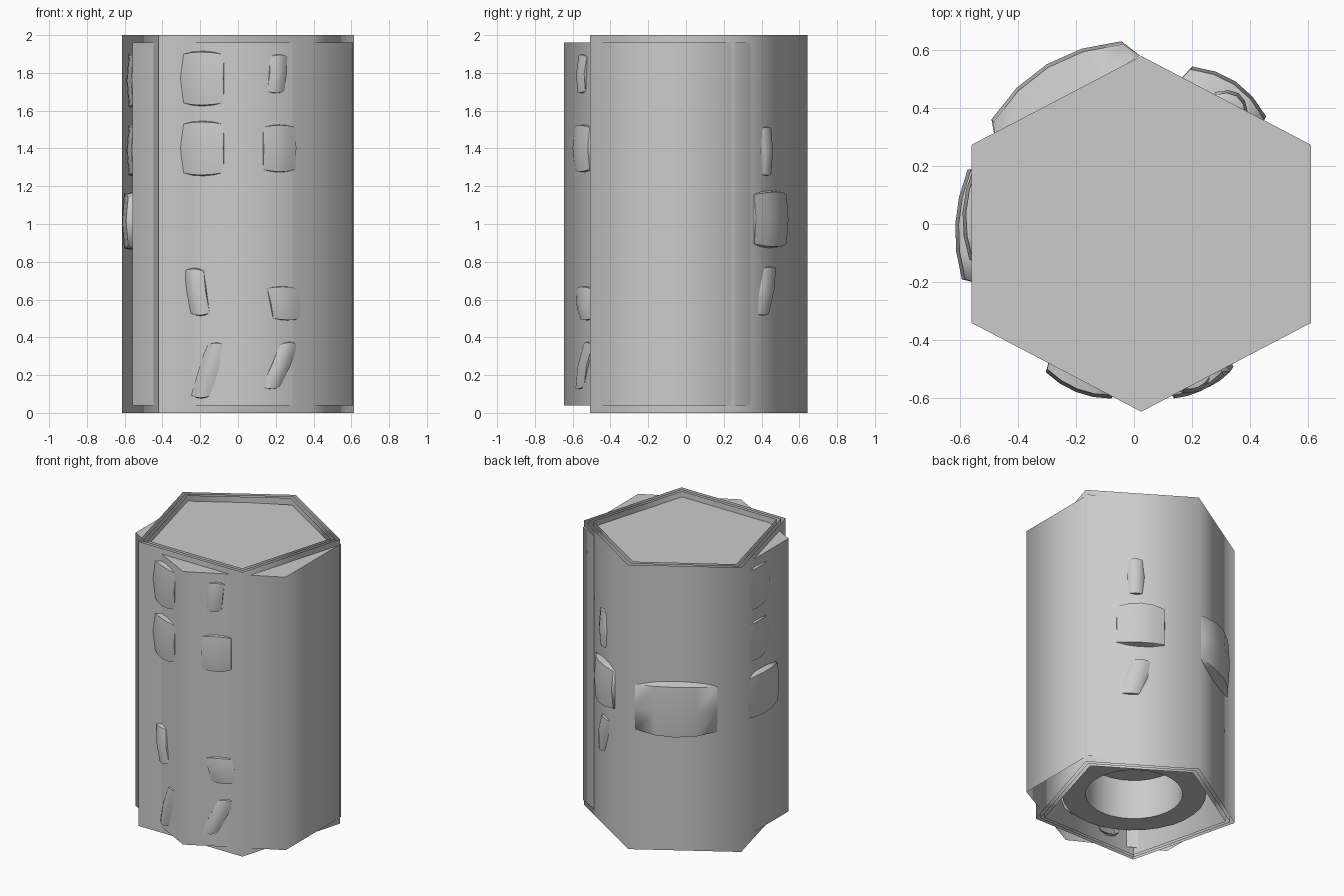
import bpy, bmesh, math
from mathutils import Vector

if "Cube" in bpy.data.objects:
    bpy.data.objects.remove(bpy.data.objects["Cube"])


def finish(name, bm, smooth=40):
    me = bpy.data.meshes.new(name)
    bmesh.ops.recalc_face_normals(bm, faces=bm.faces[:])
    bm.to_mesh(me)
    bm.free()
    ob = bpy.data.objects.new(name, me)
    bpy.context.collection.objects.link(ob)
    bpy.ops.object.select_all(action='DESELECT')
    ob.select_set(True)
    bpy.context.view_layer.objects.active = ob
    bpy.ops.object.shade_smooth_by_angle(angle=math.radians(smooth))
    return ob


def ring(n, rx, ry, cx=0, cy=0):
    """Polygon with one corner pointing to the back."""
    return [(cx + rx * math.sin(2 * math.pi * i / n),
             cy + ry * math.cos(2 * math.pi * i / n)) for i in range(n)]


def tube(name, loops, cap=False, smooth=75):
    """Skin a list of (outline, z) loops, optionally capping the last."""
    bm = bmesh.new()
    rows = [[bm.verts.new((x, y, z)) for x, y in o] for o, z in loops]
    n = len(rows[0])
    for a, b in zip(rows, rows[1:]):
        for i in range(n):
            j = (i + 1) % n
            bm.faces.new((a[i], a[j], b[j], b[i]))
    if cap:
        bm.faces.new(rows[-1])
    return finish(name, bm, smooth)


# five-sided outer sleeve with thin nested liners
penta = [(0, .643), (.614, .255), (.39, -.508), (-.42, -.508), (-.615, .265)]
for k in range(3):
    s = 1 - 0.045 * k
    o = [(x * s, y * s) for x, y in penta]
    tube("pentagon_sleeve_%d" % k, [(o, 0), (o, 2)])

# six-sided body, closed on top
hexa = ring(6, 0.675, 0.612, 0.025, -0.034)
tube("hexagon_body", [(hexa, 0.04), (hexa, 1.96)], cap=True)

# recessed base plate with a round blind bore
outer = ring(30, 0.46, 0.46)
bore = ring(30, 0.31, 0.31)
tube("base_bore", [(outer, 0.1), (bore, 0.1), (bore, 0.38)], cap=True, smooth=40)


def bump(name, p, out, w, z0, z1, slant=0.0, curve=0.04):
    """Soft lump: centre p on its crest, outward angle, width, height range."""
    n = Vector((math.cos(math.radians(out)), math.sin(math.radians(out)), 0))
    t = Vector((-n.y, n.x, 0))
    c, h = (z0 + z1) / 2, (z1 - z0) / 2
    bm = bmesh.new()
    grid = []
    for b in (-1, -0.88, 0, 0.88, 1):
        row = []
        for a in (-1, -0.9, -0.45, 0, 0.45, 0.9, 1):
            back = 0.14 if abs(a) == 1 or abs(b) == 1 else curve * a * a + 0.015 * b * b
            tall = b * h * (1 - 0.12 * a * a)
            pos = Vector((p[0], p[1], c)) + t * (a * w / 2 + b * slant) - n * back
            row.append(bm.verts.new(pos + Vector((0, 0, tall))))
        grid.append(row)
    for ra, rb in zip(grid, grid[1:]):
        for i in range(6):
            bm.faces.new((ra[i], ra[i + 1], rb[i + 1], rb[i]))
    finish(name, bm, 50)


# lumps poking through the walls, grouped by side
sides = {
    "front_left": (-112, .03, [((-.20, -.578), .27, 1.61, 1.93, 0),
                               ((-.20, -.578), .27, 1.24, 1.56, 0),
                               ((-.23, -.56), .12, .50, .78, -.02),
                               ((-.165, -.58), .13, .06, .39, .05)]),
    "front_right": (-65, .02, [((.22, -.575), .11, 1.68, 1.91, .01),
                               ((.23, -.575), .21, 1.26, 1.54, 0),
                               ((.26, -.56), .19, .48, .68, -.02),
                               ((.235, -.565), .12, .11, .39, .06)]),
    "back_right": (56, .05, [((.36, .45), .15, 1.24, 1.53, 0),
                             ((.35, .49), .34, .86, 1.19, 0),
                             ((.36, .45), .20, .50, .79, .04)]),
    "back_left": (121, .08, [((-.30, .55), .58, .80, 1.20, 0)]),
    "left": (177, .04, [((-.59, .04), .36, 1.60, 1.92, 0),
                        ((-.59, .04), .34, 1.24, 1.54, 0),
                        ((-.615, .0), .42, .85, 1.18, 0)]),
}
for side, (ang, curve, items) in sides.items():
    for k, (p, w, z0, z1, s) in enumerate(items):
        bump("%s_lump_%d" % (side, k), p, ang, w, z0, z1, s, curve)
